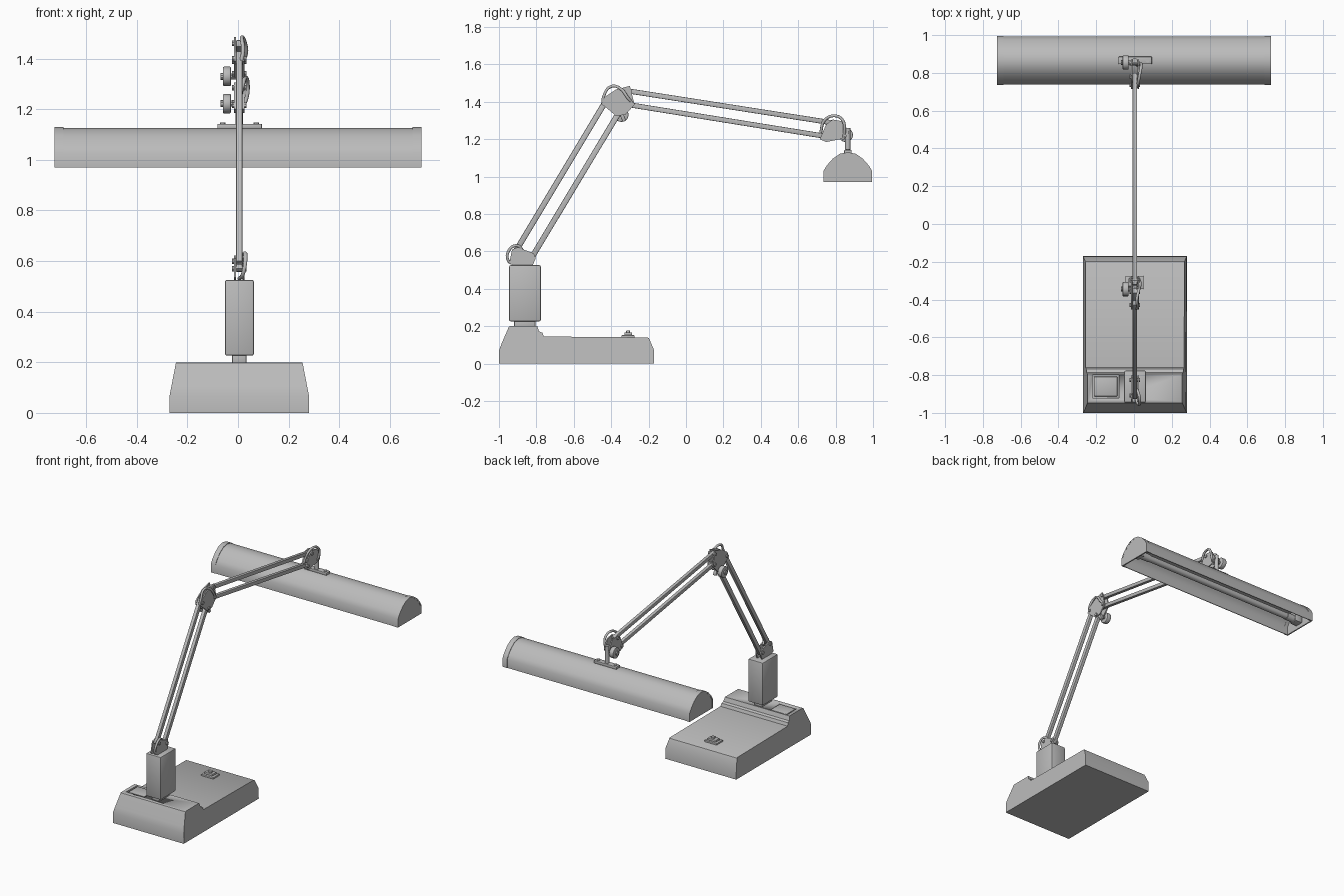
import bpy
import bmesh
from math import radians, pi
from mathutils import Vector, Matrix

cube = bpy.data.objects.get("Cube")
if cube:
    bpy.data.objects.remove(cube, do_unlink=True)

grey = bpy.data.materials.new("lamp grey")
grey.use_nodes = True
grey.diffuse_color = (0.5, 0.5, 0.5, 1)
grey.node_tree.nodes["Principled BSDF"].inputs["Base Color"].default_value = (0.5, 0.5, 0.5, 1)

CX = 0.005  # centre plane of the base and arm


def finish(name, bm, bevel=0.0):
    bmesh.ops.recalc_face_normals(bm, faces=bm.faces[:])
    mesh = bpy.data.meshes.new(name)
    bm.to_mesh(mesh)
    bm.free()
    ob = bpy.data.objects.new(name, mesh)
    bpy.context.collection.objects.link(ob)
    mesh.materials.append(grey)
    bpy.ops.object.select_all(action='DESELECT')
    ob.select_set(True)
    bpy.context.view_layer.objects.active = ob
    if bevel:
        mod = ob.modifiers.new("bevel", 'BEVEL')
        mod.width = bevel
        mod.segments = 2
        bpy.ops.object.modifier_apply(modifier=mod.name)
    bpy.ops.object.shade_smooth_by_angle(angle=radians(32))
    return ob


def prism(name, profile, x0, x1, bevel=0.0, taper=None):
    """Extrude a side profile of (y, z) points along x."""
    bm = bmesh.new()
    face = bm.faces.new([bm.verts.new((x0, y, z)) for y, z in profile])
    ext = bmesh.ops.extrude_face_region(bm, geom=[face])
    for v in ext["geom"]:
        if isinstance(v, bmesh.types.BMVert):
            v.co.x = x1
    if taper:
        for v in bm.verts:
            v.co.x = CX + (v.co.x - CX) * taper(v.co.z)
    return finish(name, bm, bevel)


def box(name, x0, x1, y0, y1, z0, z1, bevel=0.0):
    return prism(name, [(y0, z0), (y1, z0), (y1, z1), (y0, z1)], x0, x1, bevel)


def cylinder(name, a, b, radius, sides=16, bevel=0.0):
    a, b = Vector(a), Vector(b)
    d = b - a
    turn = d.to_track_quat('Z', 'Y').to_matrix().to_4x4()
    bm = bmesh.new()
    bmesh.ops.create_cone(bm, cap_ends=True, segments=sides, radius1=radius, radius2=radius,
                          depth=d.length, matrix=Matrix.Translation((a + b) / 2) @ turn)
    return finish(name, bm, bevel)


def arm_bar(name, a, b, width):
    a, b = Vector(a), Vector(b)
    d = (b - a).normalized() * width / 2
    n = Vector((-d.y, d.x))
    prism(name, [a - d - n, b + d - n, b + d + n, a - d + n], CX - 0.012, CX + 0.012, 0.004)


def bracket(name, profile, pins):
    """Pair of side plates with through bolts."""
    for side, s in (("right", -1), ("left", 1)):
        prism(f"{name}_{side}_plate", profile, CX + s * 0.013, CX + s * 0.021)
    for i, (y, z) in enumerate(pins):
        cylinder(f"{name}_bolt_{i + 1}", (CX - 0.028, y, z), (CX + 0.028, y, z), 0.011, 10)


def cable(name, points):
    curve = bpy.data.curves.new(name, 'CURVE')
    curve.dimensions = '3D'
    curve.bevel_depth = 0.008
    curve.bevel_resolution = 2
    curve.resolution_u = 5
    curve.use_fill_caps = True
    sp = curve.splines.new('BEZIER')
    sp.bezier_points.add(len(points) - 1)
    for p, co in zip(sp.bezier_points, points):
        p.co = co
        p.handle_left_type = p.handle_right_type = 'AUTO'
    ob = bpy.data.objects.new(name, curve)
    bpy.context.collection.objects.link(ob)
    curve.materials.append(grey)


def knob(name, y, z):
    cylinder(name + "_shaft", (CX, y, z), (-0.05, y, z), 0.012, 10)
    cylinder(name, (-0.028, y, z), (-0.06, y, z), 0.038, 16, 0.004)
    cylinder(name + "_cap", (-0.055, y, z), (-0.07, y, z), 0.014, 10)


# Base: stepped wedge with sides leaning in above the skirt
base = prism("base", [(-1, 0), (-1, 0.07), (-0.985, 0.11), (-0.947, 0.197), (-0.94, 0.2),
                      (-0.795, 0.2), (-0.785, 0.172), (-0.768, 0.165), (-0.76, 0.145),
                      (-0.205, 0.14), (-0.198, 0.136), (-0.172, 0.075), (-0.17, 0)],
             CX - 0.275, CX + 0.275, taper=lambda z: 1 - max(0, z - 0.07) * 0.7)

# Square pocket with a raised pad on the rear step
cutter = box("pocket_cutter", -0.22, -0.08, -0.92, -0.8, 0.188, 0.25)
cutter.hide_render = True
cut = base.modifiers.new("pocket", 'BOOLEAN')
cut.operation = 'DIFFERENCE'
cut.object = cutter
bpy.context.view_layer.objects.active = base
bpy.ops.object.modifier_apply(modifier=cut.name)
bpy.data.objects.remove(cutter, do_unlink=True)
box("pocket_pad", -0.212, -0.088, -0.912, -0.808, 0.186, 0.198, 0.003)

# Switch
box("switch_plate", -0.045, 0.05, -0.345, -0.275, 0.138, 0.152, 0.003)
box("switch_block", -0.03, 0.035, -0.33, -0.288, 0.15, 0.166, 0.003)
box("switch_lever", -0.008, 0.018, -0.32, -0.3, 0.164, 0.177, 0.003)

# Post on its swivel neck
box("post_neck", -0.024, 0.034, -0.92, -0.805, 0.19, 0.24, 0.006)
box("post", -0.052, 0.063, -0.946, -0.776, 0.226, 0.526, 0.008)

# Parallel arm bars
arm_bar("lower_arm_rear_bar", (-0.908, 0.605), (-0.425, 1.41), 0.03)
arm_bar("lower_arm_front_bar", (-0.82, 0.575), (-0.36, 1.34), 0.03)
arm_bar("upper_arm_top_bar", (-0.31, 1.458), (0.785, 1.287), 0.027)
arm_bar("upper_arm_bottom_bar", (-0.31, 1.385), (0.735, 1.217), 0.027)

# Joint brackets
bracket("shoulder", [(-0.945, 0.535), (-0.93, 0.61), (-0.9, 0.622), (-0.815, 0.59),
                     (-0.803, 0.565), (-0.82, 0.525), (-0.92, 0.525)],
        [(-0.908, 0.6), (-0.825, 0.57)])
bracket("elbow", [(-0.452, 1.39), (-0.435, 1.425), (-0.375, 1.465), (-0.3, 1.485),
                  (-0.275, 1.385), (-0.325, 1.33), (-0.375, 1.325)],
        [(-0.43, 1.4), (-0.36, 1.34), (-0.3, 1.46), (-0.295, 1.39)])
bracket("head_joint", [(0.715, 1.2), (0.75, 1.28), (0.785, 1.305), (0.84, 1.295),
                       (0.872, 1.235), (0.85, 1.205), (0.75, 1.185)],
        [(0.78, 1.285), (0.735, 1.215), (0.85, 1.225)])
arm_bar("elbow_lever", (-0.345, 1.335), (-0.333, 1.305), 0.02)

# Clamp knobs
knob("elbow_knob", -0.345, 1.33)
knob("head_knob", 0.855, 1.222)

# Cable loops over each joint
cable("shoulder_cable", [(0.005, -0.9, 0.53), (0.02, -0.95, 0.55), (0.03, -0.94, 0.615),
                         (0.025, -0.9, 0.63), (0.01, -0.87, 0.6)])
cable("elbow_cable", [(0.005, -0.445, 1.36), (0.02, -0.44, 1.43), (0.015, -0.4, 1.482),
                      (0.025, -0.35, 1.47), (0.032, -0.31, 1.42), (0.015, -0.28, 1.385)])
cable("head_cable", [(0.005, 0.72, 1.235), (0.02, 0.74, 1.3), (0.03, 0.79, 1.325),
                     (0.038, 0.835, 1.305), (0.035, 0.848, 1.25), (0.015, 0.84, 1.2)])

# Hanger holding the shade
cylinder("hanger_stem", (CX, 0.865, 1.13), (CX, 0.865, 1.26), 0.014, 12)
box("hanger_plate", -0.082, 0.095, 0.846, 0.886, 1.122, 1.142, 0.004)
for x in (-0.06, 0.072):
    cylinder("hanger_screw", (x, 0.866, 1.138), (x, 0.866, 1.148), 0.011, 10)

# Shade: open-bottomed dome trough with closed ends
half = [(-0.13, 0.97), (-0.13, 1.03), (-0.112, 1.06), (-0.08, 1.096), (-0.042, 1.122)]
dome = [(y, z) for y, z in half] + [(0, 1.13)] + [(-y, z) for y, z in reversed(half)]


def scaled(k):
    return [(0.865 + y * k, 0.97 + (z - 0.97) * k) for y, z in dome]


prism("shade", scaled(0.98) + scaled(0.94)[::-1], -0.692, 0.692)
for side, s in (("right", -1), ("left", 1)):
    prism(f"shade_{side}_end_rim", scaled(1.0) + scaled(0.93)[::-1], s * 0.69, s * 0.725)
    prism(f"shade_{side}_end_wall", scaled(0.99), s * 0.715, s * 0.724)
    box(f"{side}_tube_holder", s * 0.66, s * 0.716, 0.835, 0.895, 0.995, 1.08, 0.005)
    cylinder(f"{side}_tube_cap", (s * 0.6, 0.865, 1.02), (s * 0.665, 0.865, 1.02), 0.026)

# Light tube and its ballast strip
cylinder("light_tube", (-0.61, 0.865, 1.02), (0.61, 0.865, 1.02), 0.022)
box("ballast_strip", -0.69, 0.69, 0.825, 0.905, 1.07, 1.105)
